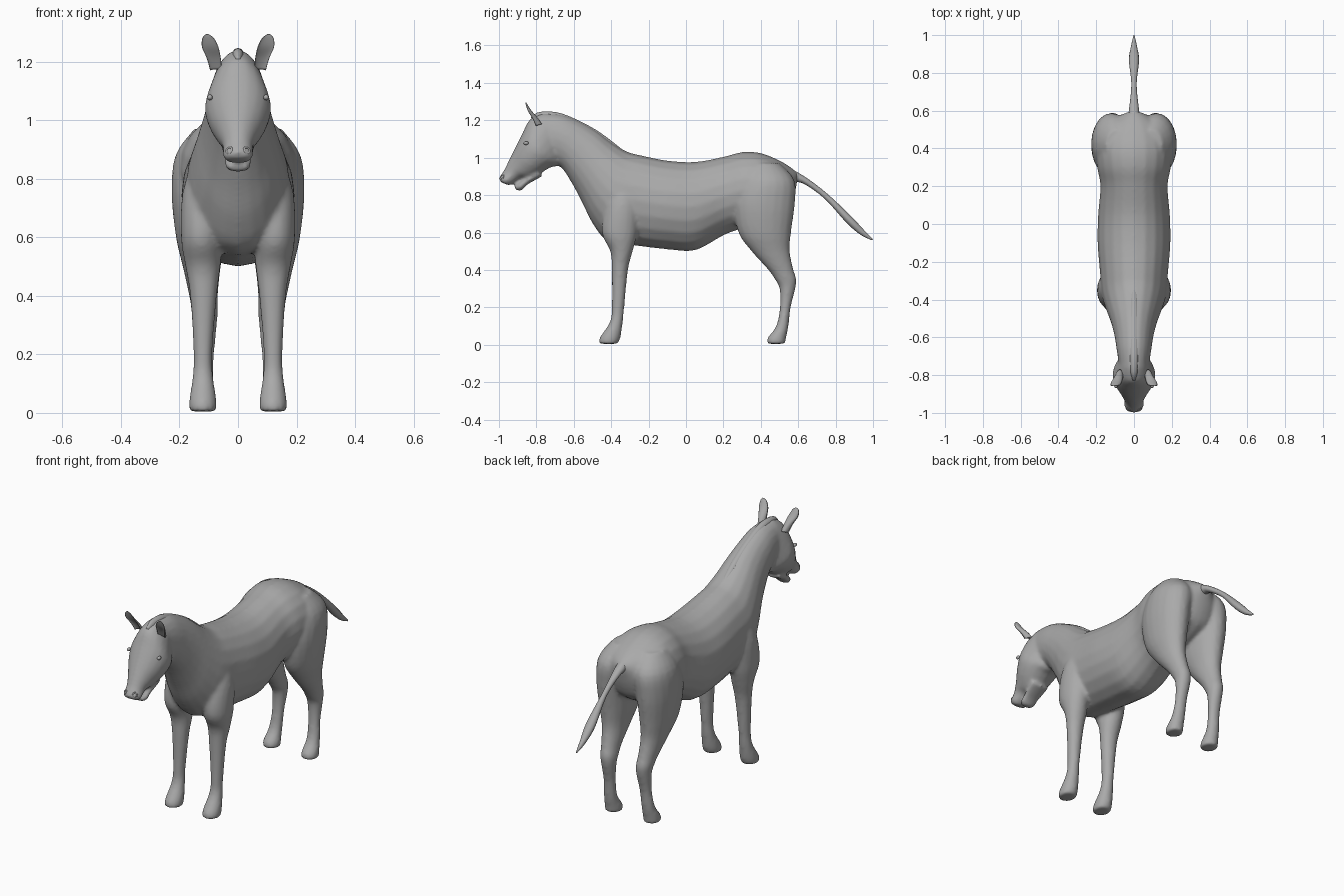
import bpy
import bmesh
import math
from mathutils import Vector

default_cube = bpy.data.objects.get("Cube")
if default_cube:
    bpy.data.objects.remove(default_cube, do_unlink=True)

coat = bpy.data.materials.new("plain grey")
coat.use_nodes = True
grey = (0.4, 0.4, 0.4, 1.0)
coat.diffuse_color = grey
coat.node_tree.nodes["Principled BSDF"].inputs["Base Color"].default_value = grey


def spline(rings, steps):
    """Catmull-Rom interpolation through whole ring descriptions."""
    keys = [Vector(r) for r in rings]
    padded = [keys[0]] + keys + [keys[-1]]
    result = []
    for p, q, r, s in zip(padded, padded[1:], padded[2:], padded[3:]):
        for step in range(steps):
            t = step / steps
            result.append(q + (r - p) * (t / 2)
                          + (p * 2 - q * 5 + r * 4 - s) * (t * t / 2)
                          + (q * 3 - p - r * 3 + s) * (t ** 3 / 2))
    return result + [keys[-1]]


def loft(bm, rings, side=1, sides=20, steps=4, cup=1.0):
    """Skin oval rings: centre x, front point y z, back point y z, half width."""
    loops = []
    for x, ya, za, yb, zb, width in spline(rings, steps):
        centre = Vector((x * side, (ya + yb) / 2, (za + zb) / 2))
        arm = Vector((0, (ya - yb) / 2, (za - zb) / 2))
        loop = []
        for i in range(sides):
            angle = math.tau * i / sides
            up = math.cos(angle)
            if up > 0:
                up *= cup
            across = Vector((max(width, 0.002) * math.sin(angle), 0, 0))
            loop.append(bm.verts.new(centre + arm * up + across))
        loops.append(loop)
    faces = [bm.faces.new(loops[0]), bm.faces.new(loops[-1][::-1])]
    for low, high in zip(loops, loops[1:]):
        for i in range(sides):
            j = (i + 1) % sides
            faces.append(bm.faces.new((low[i], high[i], high[j], low[j])))
    bmesh.ops.recalc_face_normals(bm, faces=faces)


def make_object(name, bm):
    mesh = bpy.data.meshes.new(name)
    bm.to_mesh(mesh)
    bm.free()
    mesh.materials.append(coat)
    mesh.shade_smooth()
    obj = bpy.data.objects.new(name, mesh)
    bpy.context.collection.objects.link(obj)
    return obj


def midline(rows):
    return [(0, *row) for row in rows]


def level(rows):
    """Leg rows: height, front y, back y, centre x, half width."""
    return [(x, front, z, back, z, width) for z, front, back, x, width in rows]


# Trunk and neck, from the tail root to the poll
trunk = midline([
    (.6, .915, .59, .85, .025), (.565, .945, .57, .77, .09),
    (.5, .985, .53, .7, .16), (.4, 1.025, .42, .64, .2),
    (.3, 1.03, .3, .62, .195), (.2, 1.005, .2, .585, .178),
    (.05, .978, .05, .505, .19), (-.1, .985, -.1, .51, .193),
    (-.25, 1.015, -.27, .53, .18), (-.32, 1.035, -.42, .555, .172),
    (-.4, 1.085, -.5, .65, .148), (-.48, 1.145, -.56, .77, .122),
    (-.57, 1.195, -.62, .88, .103), (-.66, 1.23, -.67, .95, .092),
    (-.76, 1.24, -.73, .98, .08)])

# Skull and upper muzzle
skull = midline([
    (-.77, 1.238, -.67, 1.04, .075), (-.835, 1.205, -.68, .96, .098),
    (-.875, 1.13, -.72, .95, .114), (-.91, 1.06, -.78, .915, .098),
    (-.945, .99, -.83, .89, .07), (-.975, .93, -.88, .89, .051),
    (-1, .89, -.93, .86, .051), (-.99, .87, -.945, .85, .036)])

# Open lower jaw
jaw = midline([
    (-.8, .93, -.77, .9, .06), (-.86, .89, -.85, .855, .05),
    (-.9, .865, -.88, .824, .045), (-.918, .848, -.91, .828, .03)])

# Legs, from the hoof to the hidden top
foreleg = level([
    (.005, -.465, -.365, .12, .046), (.04, -.46, -.35, .12, .047),
    (.12, -.408, -.338, .12, .036), (.2, -.397, -.33, .12, .032),
    (.4, -.397, -.31, .118, .046), (.5, -.405, -.285, .12, .06),
    (.6, -.45, -.26, .125, .07), (.75, -.43, -.25, .12, .07),
    (.88, -.38, -.27, .1, .05)])
hindleg = level([
    (.005, .435, .53, .122, .045), (.035, .435, .535, .122, .045),
    (.1, .482, .548, .12, .036), (.2, .502, .56, .115, .034),
    (.3, .5, .585, .112, .04), (.35, .475, .59, .114, .045),
    (.4, .44, .575, .118, .049), (.5, .35, .555, .124, .065),
    (.6, .28, .562, .127, .085), (.75, .255, .582, .127, .1),
    (.88, .29, .58, .112, .102), (.97, .34, .5, .09, .06)])

# Whole body merged into one smooth skin
body = bmesh.new()
for part in (trunk, skull, jaw):
    loft(body, part)
for side in (-1, 1):
    loft(body, foreleg, side)
    loft(body, hindleg, side)
skin = make_object("body", body)
remesh = skin.modifiers.new("merge", 'REMESH')
remesh.mode = 'VOXEL'
remesh.voxel_size = 0.01
remesh.use_smooth_shade = True
relax = skin.modifiers.new("relax", 'SMOOTH')
relax.iterations = 6
relax.factor = 0.5

# Tail
tail = bmesh.new()
loft(tail, midline([
    (.54, .95, .56, .86, .035), (.63, .902, .62, .865, .024),
    (.75, .812, .74, .782, .014), (.88, .69, .855, .655, .027),
    (.95, .615, .93, .59, .016), (1, .565, .995, .558, .003)]), sides=12)
make_object("tail", tail)

# Low crest along the neck
mane = bmesh.new()
loft(mane, midline([
    (-.33, 1.035, -.36, 1, .02), (-.48, 1.148, -.5, 1.09, .026),
    (-.66, 1.235, -.66, 1.17, .026), (-.78, 1.245, -.76, 1.18, .022),
    (-.83, 1.215, -.8, 1.17, .012)]), sides=12)
make_object("mane", mane)

# Cupped ears, eyes and nostril rims
for side, label in ((1, "left"), (-1, "right")):
    ear = bmesh.new()
    loft(ear, [(.075, -.835, 1.16, -.77, 1.18, .02),
               (.083, -.85, 1.21, -.795, 1.215, .024),
               (.095, -.866, 1.25, -.825, 1.25, .028),
               (.102, -.867, 1.28, -.845, 1.28, .02),
               (.105, -.86, 1.294, -.854, 1.294, .005)],
         side, sides=16, cup=-0.35)
    make_object(label + "_ear", ear)

    eye = bmesh.new()
    bmesh.ops.create_uvsphere(eye, u_segments=12, v_segments=8, radius=0.014)
    bmesh.ops.scale(eye, vec=(0.7, 1, 0.7), verts=eye.verts)
    bmesh.ops.translate(eye, vec=(0.096 * side, -.855, 1.078), verts=eye.verts)
    make_object(label + "_eye", eye)

    bpy.ops.mesh.primitive_torus_add(
        major_radius=0.011, minor_radius=0.004, major_segments=12,
        minor_segments=6, location=(0.03 * side, -.982, .897),
        rotation=(math.radians(70), 0, math.radians(35 * side)))
    rim = bpy.context.object
    rim.name = label + "_nostril"
    rim.data.materials.append(coat)
    bpy.ops.object.shade_smooth()
